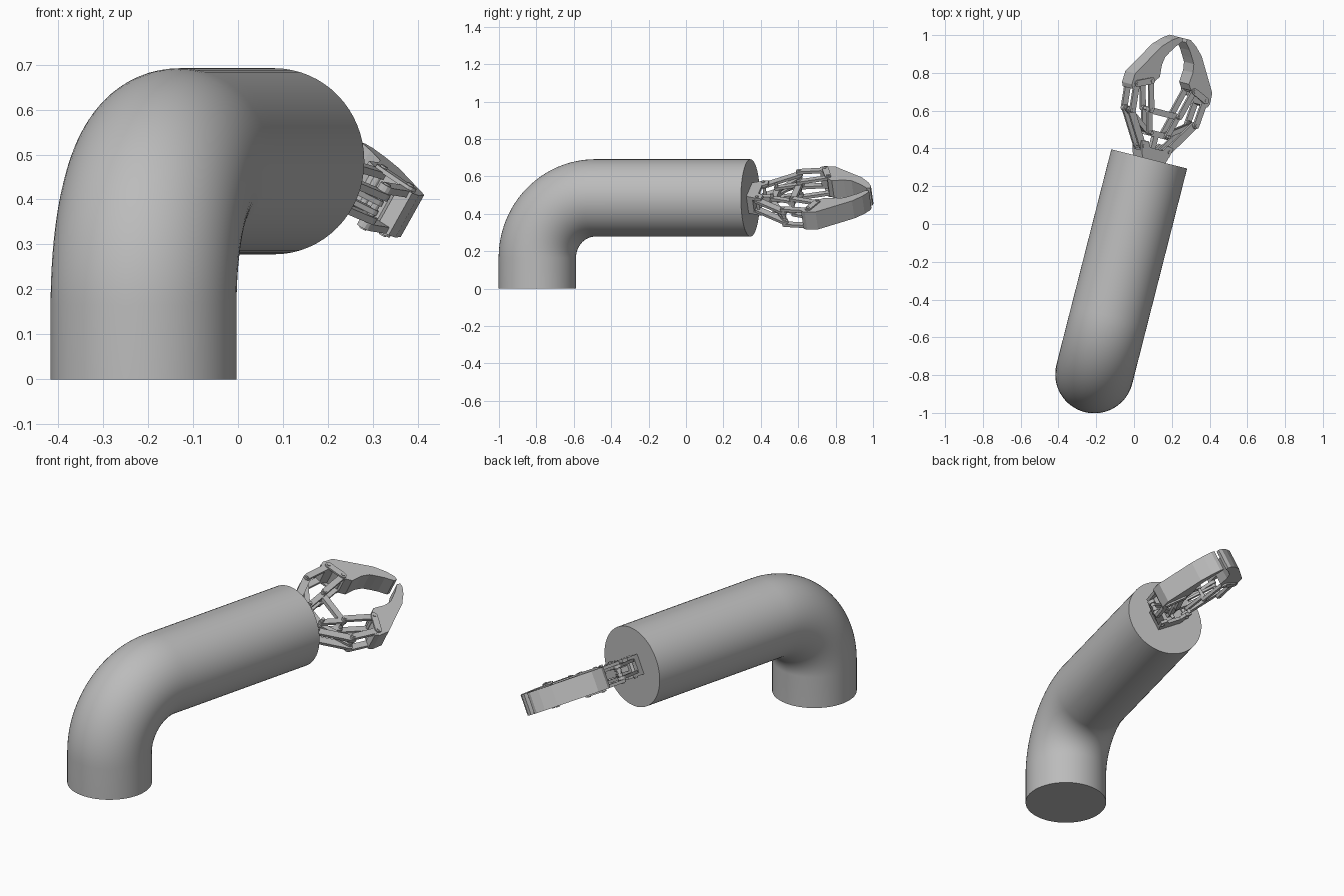
import bpy, bmesh, math
from mathutils import Matrix, Vector

if "Cube" in bpy.data.objects:
    bpy.data.objects.remove(bpy.data.objects["Cube"])

mat = bpy.data.materials.new("plain_grey")
mat.use_nodes = True
GREY = (0.5, 0.5, 0.5, 1)
mat.diffuse_color = GREY
mat.node_tree.nodes["Principled BSDF"].inputs["Base Color"].default_value = GREY

HEADING = math.radians(-14.3)   # arm direction seen from above
ROLL = math.radians(30)         # gripper roll about the arm
R, BEND, AXIS_Z, LENGTH = 0.207, 0.32, 0.485, 1.176
arm_frame = Matrix.Translation((-0.21, -0.795, 0)) @ Matrix.Rotation(HEADING, 4, 'Z')
grip_frame = (arm_frame @ Matrix.Translation((0, LENGTH, AXIS_Z))
              @ Matrix.Rotation(ROLL, 4, 'Y'))


def finish(name, bm, frame, smooth=False):
    bmesh.ops.recalc_face_normals(bm, faces=bm.faces)
    mesh = bpy.data.meshes.new(name)
    bm.to_mesh(mesh)
    bm.free()
    mesh.materials.append(mat)
    ob = bpy.data.objects.new(name, mesh)
    ob.matrix_world = frame
    bpy.context.collection.objects.link(ob)
    if smooth:
        bpy.ops.object.select_all(action='DESELECT')
        ob.select_set(True)
        bpy.context.view_layer.objects.active = ob
        bpy.ops.object.shade_smooth_by_angle(angle=math.radians(35))
    return ob


def tube(name, stations, sides=64):
    """Sweep a circle along (y, z, tilt) stations and cap both ends."""
    bm = bmesh.new()
    rings = []
    for y, z, tilt in stations:
        ring = []
        for i in range(sides):
            a = math.tau * i / sides
            off = R * math.sin(a)
            ring.append(bm.verts.new((R * math.cos(a), y - off * math.cos(tilt),
                                      z + off * math.sin(tilt))))
        rings.append(ring)
    for a, b in zip(rings, rings[1:]):
        for i in range(sides):
            j = (i + 1) % sides
            bm.faces.new((a[i], a[j], b[j], b[i]))
    bm.faces.new(rings[0])
    bm.faces.new(rings[-1])
    return finish(name, bm, arm_frame, True)


def prism(name, points, w0, w1, side=1):
    """Extrude a (u, s) outline between two heights, optionally mirrored."""
    bm = bmesh.new()
    face = bm.faces.new([bm.verts.new((u * side, s, w0)) for u, s in points])
    new = bmesh.ops.extrude_face_region(bm, geom=[face])
    bmesh.ops.translate(bm, vec=(0, 0, w1 - w0),
                        verts=[v for v in new['geom'] if isinstance(v, bmesh.types.BMVert)])
    return finish(name, bm, grip_frame)


def link(name, a, b, w, side, width=0.03, thick=0.016):
    """Flat bar with rounded ends between two pivots."""
    a, b = Vector(a), Vector(b)
    ang = math.atan2(b.y - a.y, b.x - a.x)
    pts = []
    for centre, start in ((a, ang + math.pi / 2), (b, ang - math.pi / 2)):
        for i in range(7):
            t = start + math.pi * i / 6
            pts.append(centre + Vector((math.cos(t), math.sin(t))) * width / 2)
    prism(name, pts, w - thick / 2, w + thick / 2, side)


def pin(name, at, side, half=0.052, radius=0.009):
    pts = [(at[0] + radius * math.cos(math.tau * i / 12),
            at[1] + radius * math.sin(math.tau * i / 12)) for i in range(12)]
    prism(name, pts, -half, half, side)


# Bent elbow and straight arm
SEAM = 0.43
bend = []
for i in range(25):
    t = math.pi / 2 * i / 24
    bend.append((BEND * (1 - math.cos(t)), AXIS_Z - BEND + BEND * math.sin(t), t))
tube("elbow_pipe", [(0, 0, 0)] + bend + [(SEAM, AXIS_Z, math.pi / 2)])
tube("straight_pipe", [(SEAM, AXIS_Z, math.pi / 2), (LENGTH, AXIS_Z, math.pi / 2)])

# Gripper mount
prism("mount_block", [(-0.07, -0.01), (0.07, -0.01), (0.085, 0.035), (-0.085, 0.035)],
      -0.052, 0.052)
for w in (-0.044, 0.044):
    prism("mount_cheek", [(-0.085, 0.03), (0.085, 0.03), (0.1, 0.085), (0.06, 0.09),
                          (0.04, 0.06), (-0.04, 0.06), (-0.06, 0.09), (-0.1, 0.085)],
          w - 0.008, w + 0.008)

# Centre crossbars and push rod
prism("front_crossbar", [(-0.1, 0.235), (0.1, 0.235), (0.1, 0.268), (-0.1, 0.268)],
      0.012, 0.034)
prism("rear_crossbar", [(-0.07, 0.12), (0.07, 0.12), (0.07, 0.152), (-0.07, 0.152)],
      -0.02, 0.02)
prism("push_rod", [(-0.014, 0.03), (0.014, 0.03), (0.014, 0.13), (-0.014, 0.13)],
      -0.014, 0.014)

JAW = [(0.2, 0.345), (0.235, 0.338), (0.246, 0.36), (0.243, 0.42), (0.125, 0.595),
       (0.075, 0.64), (0.035, 0.664), (0.014, 0.664), (0.012, 0.645), (0.045, 0.61),
       (0.07, 0.575), (0.09, 0.545), (0.098, 0.5), (0.092, 0.435), (0.115, 0.405),
       (0.15, 0.4), (0.185, 0.385)]
BASE, ELBOW, KNUCKLE = (0.08, 0.06), (0.2, 0.23), (0.215, 0.372)
INNER, HEEL, CENTRE = (0.09, 0.255), (0.135, 0.405), (0.055, 0.137)

# Mirrored jaws and linkages
for side, tag in ((1, "left_"), (-1, "right_")):
    prism(tag + "jaw", JAW, -0.054, 0.054, side)
    for w in (-0.03, 0.03):
        link(tag + "crank", BASE, ELBOW, w, side, 0.038)
        link(tag + "brace", CENTRE, ELBOW, w * 0.4, side, 0.026, 0.012)
        link(tag + "inner_arm", CENTRE, INNER, w, side, 0.028)
        link(tag + "inner_link", INNER, HEEL, w * 1.55, side)
        link(tag + "outer_link", ELBOW, KNUCKLE, w * 1.55, side, 0.032)
        link(tag + "jaw_plate", HEEL, KNUCKLE, w * 1.9, side, 0.034, 0.01)
    for at in (BASE, ELBOW, INNER, CENTRE):
        pin(tag + "pin", at, side, 0.058)
    for at in (KNUCKLE, HEEL):
        pin(tag + "jaw_pin", at, side, 0.066)
